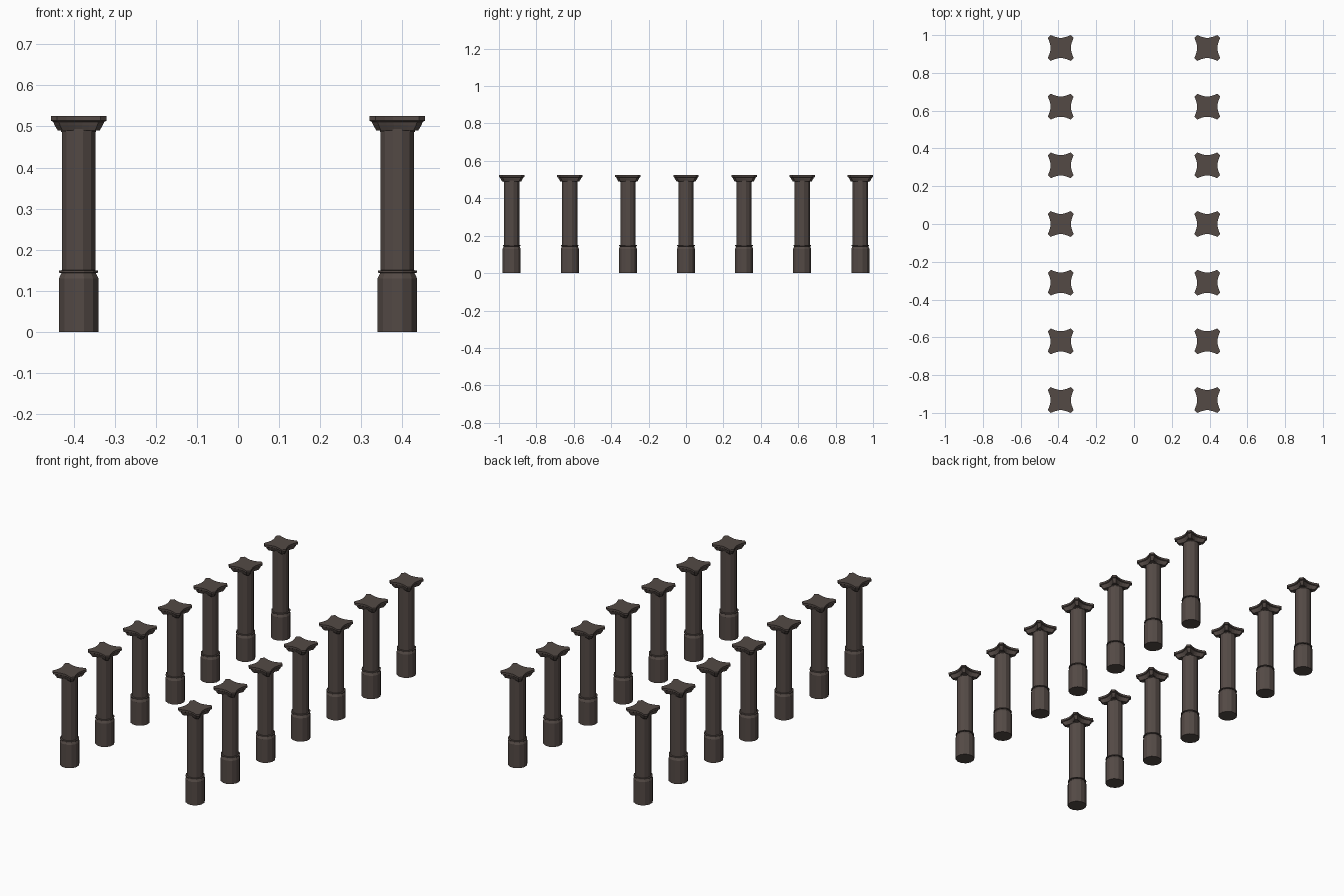
import bpy, bmesh, math

if "Cube" in bpy.data.objects:
    bpy.data.objects.remove(bpy.data.objects["Cube"])

stone = bpy.data.materials.new("dark brown stone")
stone.diffuse_color = (0.088, 0.068, 0.060, 1)
stone.use_nodes = True
stone.node_tree.nodes["Principled BSDF"].inputs["Base Color"].default_value = stone.diffuse_color

SIDES = 12


def loft(name, rings):
    """Closed solid through rings of equal point count, bottom to top."""
    bm = bmesh.new()
    loops = [[bm.verts.new(p) for p in ring] for ring in rings]
    n = len(loops[0])
    for a, b in zip(loops, loops[1:]):
        for i in range(n):
            j = (i + 1) % n
            bm.faces.new((a[i], a[j], b[j], b[i]))
    bm.faces.new(loops[0][::-1])
    bm.faces.new(loops[-1])
    bmesh.ops.recalc_face_normals(bm, faces=bm.faces)
    me = bpy.data.meshes.new(name)
    bm.to_mesh(me)
    bm.free()
    me.materials.append(stone)
    return me


def polygon(half_width, z):
    r = half_width / math.cos(math.pi / SIDES)
    # flat faces look along the axes
    r = r * math.cos(math.pi / SIDES) / math.cos(math.pi / SIDES)
    return [(r * math.cos((i + 0.5) * math.tau / SIDES),
             r * math.sin((i + 0.5) * math.tau / SIDES), z) for i in range(SIDES)]


def star(scale, z):
    """Square with hollow sides and clipped corners."""
    side = [(0.068, -0.053), (0.059, -0.030), (0.054, -0.010),
            (0.054, 0.010), (0.059, 0.030), (0.068, 0.053)]
    pts = []
    for k in range(4):
        c, s = round(math.cos(k * math.pi / 2)), round(math.sin(k * math.pi / 2))
        pts += [((x * c - y * s) * scale, (x * s + y * c) * scale, z) for x, y in side]
    return pts


# Plinth, thin collar and shaft, with a neck band under the capital
column = loft("column_shaft", [polygon(r, z) for r, z in [
    (0.048, 0.0), (0.048, 0.130), (0.042, 0.143), (0.0475, 0.144),
    (0.0475, 0.149), (0.0405, 0.150), (0.0405, 0.486), (0.0425, 0.487),
    (0.0425, 0.494), (0.0405, 0.495), (0.0405, 0.505)]])

# Flared capital with hollow sides
capital = loft("capital", [star(s, z) for s, z in [
    (0.75, 0.490), (0.86, 0.503), (0.91, 0.511), (1.0, 0.514), (1.0, 0.525)]])

# Two rows of seven columns
for side, x in (("left", -0.388), ("right", 0.388)):
    for i in range(7):
        y = -0.932 + i * 0.932 / 3
        for part, me in (("shaft", column), ("capital", capital)):
            ob = bpy.data.objects.new(f"{side}_{part}_{i + 1}", me)
            ob.location = (x, y, 0)
            bpy.context.collection.objects.link(ob)
